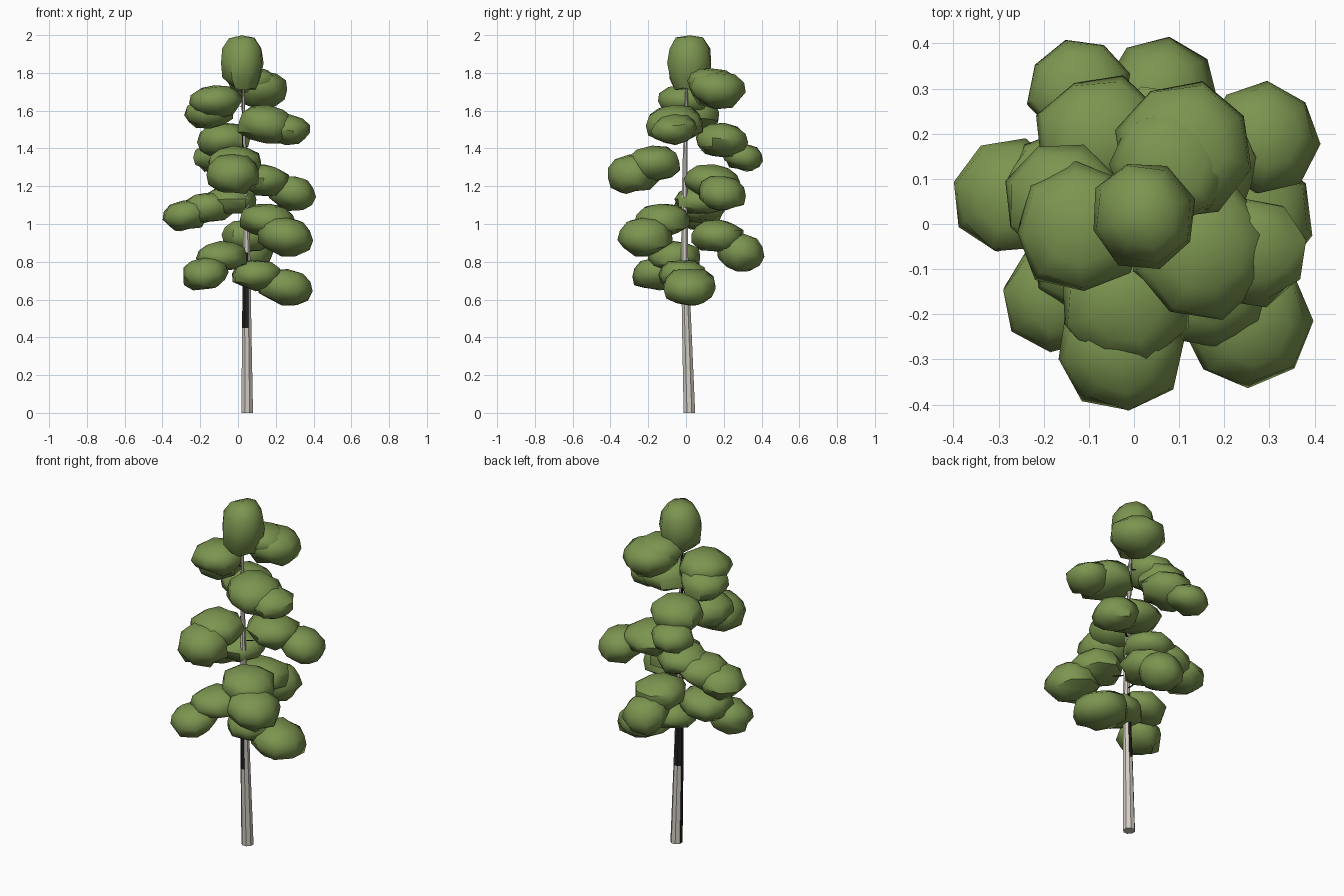
import bpy, bmesh, math, random
from mathutils import Vector, Matrix

random.seed(11)
cube = bpy.data.objects.get("Cube")
if cube:
    bpy.data.objects.remove(cube, do_unlink=True)


def material(name, rgb):
    mat = bpy.data.materials.new(name)
    mat.use_nodes = True
    mat.diffuse_color = (*rgb, 1)
    mat.node_tree.nodes["Principled BSDF"].inputs["Base Color"].default_value = (*rgb, 1)
    return mat


LEAF = material("leaf green", (0.20, 0.30, 0.08))
BARK = material("pale bark", (0.64, 0.60, 0.54))
DARK = material("dark bark", (0.015, 0.015, 0.015))


def finish(name, bm, materials, angle=None):
    mesh = bpy.data.meshes.new(name)
    bmesh.ops.recalc_face_normals(bm, faces=bm.faces)
    bm.to_mesh(mesh)
    bm.free()
    obj = bpy.data.objects.new(name, mesh)
    bpy.context.scene.collection.objects.link(obj)
    for mat in materials:
        mesh.materials.append(mat)
    if angle:
        bpy.ops.object.select_all(action='DESELECT')
        obj.select_set(True)
        bpy.context.view_layer.objects.active = obj
        bpy.ops.object.shade_smooth_by_angle(angle=math.radians(angle))
    return obj


def tube(bm, path, radii, sides):
    """Skin a chain of horizontal rings along a path."""
    rings = []
    for centre, r in zip(path, radii):
        ring = []
        for i in range(sides):
            a = math.tau * (i + 0.5) / sides
            ring.append(bm.verts.new(Vector(centre) + Vector((math.cos(a), math.sin(a), 0)) * r))
        rings.append(ring)
    for low, high in zip(rings, rings[1:]):
        for i in range(sides):
            j = (i + 1) % sides
            bm.faces.new((low[i], low[j], high[j], high[i]))
    bm.faces.new(rings[0])
    bm.faces.new(rings[-1])


# Trunk: slightly leaning, tapering, with dark bark on its right side
TRUNK = [(0.049, 0.018, 0), (0.046, 0.004, 0.45), (0.046, -0.008, 0.85),
         (0.035, -0.006, 1.3), (0.025, 0.005, 1.78)]
bm = bmesh.new()
tube(bm, TRUNK, (0.033, 0.027, 0.02, 0.014, 0.007), 8)
bm.normal_update()
for face in bm.faces:
    z = face.calc_center_median().z
    limit = 0.3 if 0.45 < z < 0.85 else -0.3 if z > 1.3 else -0.8
    face.material_index = int(face.normal.x < limit and abs(face.normal.z) < 0.5)
finish("trunk", bm, (BARK, DARK))


def trunk_point(z):
    for a, b in zip(TRUNK, TRUNK[1:]):
        if z <= b[2]:
            return Vector(a).lerp(Vector(b), (z - a[2]) / (b[2] - a[2]))
    return Vector(TRUNK[-1])


def clump(bm, centre, size, fullness, turn):
    """Rounded, irregular eight-sided leaf clump; more ragged underneath."""
    verts = bmesh.ops.create_uvsphere(bm, u_segments=8, v_segments=6, radius=1)["verts"]
    for v in verts:
        p = v.co.copy()
        swell = max(math.hypot(p.x, p.y), 0.05) ** -fullness
        p.x *= swell
        p.y *= swell
        ragged = 0.13 if p.z < -0.3 else 0.06
        p *= 1.04 + random.uniform(-ragged, ragged)
        v.co = Vector(centre) + turn @ Vector([a * b for a, b in zip(p, size)])


def bough(name, *lobes):
    """A twig and its overlapping leaf clumps, outermost first."""
    bm = bmesh.new()
    for x, y, z, r, flat in lobes:
        reach = math.hypot(x, y)
        droop = Matrix.Rotation(reach * 0.6, 3, Vector((-y, x, 0)).normalized())
        spin = Matrix.Rotation(random.uniform(0, math.tau), 3, 'Z')
        clump(bm, (x, y, z), (r, r, r * flat), 0.17, droop @ spin)
    finish(name + "_foliage", bm, (LEAF,), 50)
    tip = Vector(lobes[0][:3])
    root = trunk_point(tip.z + 0.03)
    bm = bmesh.new()
    tube(bm, (root, root.lerp(tip, 0.5) + Vector((0, 0, 0.02)), tip),
         (0.006, 0.005, 0.003), 5)
    finish(name + "_twig", bm, (DARK,))


# Boughs from the bottom of the tree upward
bough("lowest_left", (0.25, 0.02, 0.665, 0.145, 0.64), (0.1, -0.02, 0.73, 0.13, 0.6))
bough("low_right", (-0.17, -0.16, 0.735, 0.12, 0.68), (-0.09, -0.06, 0.825, 0.135, 0.58))
bough("low_back", (0.06, 0.29, 0.85, 0.12, 0.78), (0.05, 0.17, 0.935, 0.14, 0.6))
bough("low_front_left", (0.25, -0.22, 0.935, 0.14, 0.68), (0.16, -0.13, 1.02, 0.145, 0.56))
bough("middle_right", (-0.275, 0.06, 1.045, 0.125, 0.6), (-0.16, 0.07, 1.085, 0.135, 0.58),
      (-0.04, 0.08, 1.125, 0.135, 0.55))
bough("middle_back_left", (0.285, 0.19, 1.165, 0.12, 0.7), (0.13, 0.14, 1.23, 0.145, 0.55))
bough("middle_front", (-0.03, -0.28, 1.265, 0.137, 0.72), (-0.02, -0.17, 1.32, 0.145, 0.6))
bough("upper_back", (-0.12, 0.3, 1.355, 0.112, 0.62), (-0.075, 0.19, 1.445, 0.138, 0.62))
bough("upper_left", (0.265, -0.06, 1.5, 0.12, 0.62), (0.15, -0.06, 1.53, 0.15, 0.62))
bough("upper_right", (-0.155, 0.05, 1.59, 0.13, 0.6), (-0.12, -0.01, 1.65, 0.14, 0.58))
bough("high_back", (0.11, 0.165, 1.715, 0.15, 0.62), (0.08, 0.13, 1.75, 0.13, 0.56))

# Crown: tall, full clump
bm = bmesh.new()
clump(bm, (0.02, 0.02, 1.852), (0.113, 0.12, 0.144), 0.25, Matrix.Rotation(0.3, 3, 'Z'))
finish("crown_foliage", bm, (LEAF,), 50)
